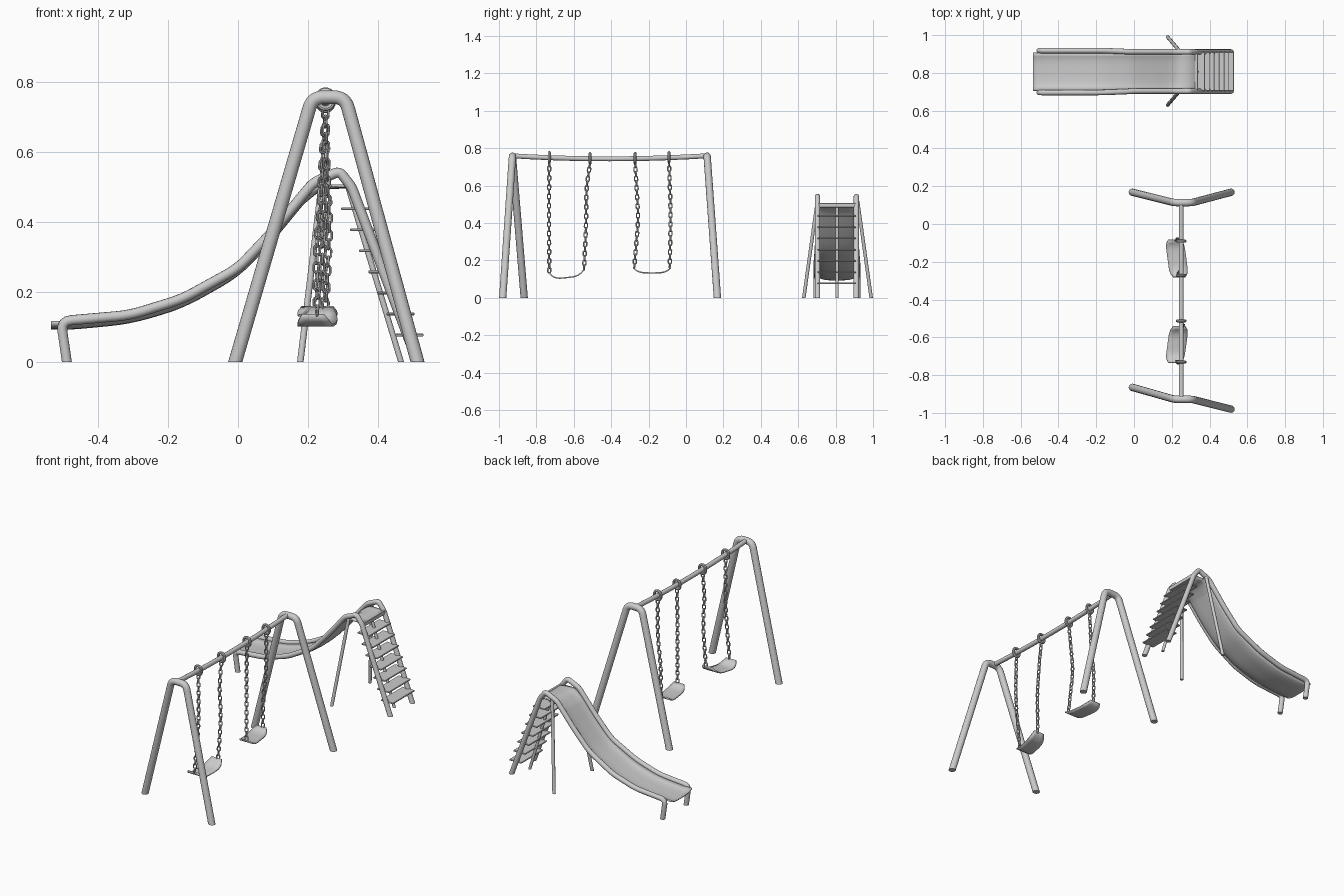
import bpy, bmesh
from math import sin, cos, pi
from mathutils import Vector, Matrix

if "Cube" in bpy.data.objects:
    bpy.data.objects.remove(bpy.data.objects["Cube"])


def finish(name, bm, smooth=True):
    bmesh.ops.recalc_face_normals(bm, faces=bm.faces)
    me = bpy.data.meshes.new(name)
    bm.to_mesh(me)
    bm.free()
    ob = bpy.data.objects.new(name, me)
    bpy.context.collection.objects.link(ob)
    if smooth:
        bpy.context.view_layer.objects.active = ob
        ob.select_set(True)
        bpy.ops.object.shade_smooth_by_angle(angle=0.7)
        ob.select_set(False)
    return ob


def rounded(pts, sub=4, amount=0.3):
    """Round each inner corner of a path with a short quadratic arc."""
    pts = [Vector(p) for p in pts]
    out = [pts[0]]
    for a, b, c in zip(pts, pts[1:], pts[2:]):
        r = min((a - b).length, (c - b).length) * amount
        p, q = b + (a - b).normalized() * r, b + (c - b).normalized() * r
        for i in range(sub + 1):
            t = i / sub
            out.append(p * (1 - t) ** 2 + b * 2 * t * (1 - t) + q * t * t)
    return out + [pts[-1]]


def tube(name, pts, radius, sides=12, flat_feet=True):
    """Sweep a circle along a path; ends that touch the ground are cut level."""
    pts = [Vector(p) for p in pts]
    bm = bmesh.new()
    rings, ref = [], None
    for i, p in enumerate(pts):
        t = (pts[min(i + 1, len(pts) - 1)] - pts[max(i - 1, 0)]).normalized()
        if ref is None:
            ref = t.orthogonal()
        u = (ref - t * ref.dot(t)).normalized()
        ref, v = u, t.cross(u)
        ring = []
        for k in range(sides):
            a = 2 * pi * k / sides
            co = p + (u * cos(a) + v * sin(a)) * radius
            if flat_feet and abs(p.z) < 1e-6:
                co -= t * (co.z / t.z)
            ring.append(bm.verts.new(co))
        rings.append(ring)
    for r, s in zip(rings, rings[1:]):
        for k in range(sides):
            j = (k + 1) % sides
            bm.faces.new((r[k], r[j], s[j], s[k]))
    bm.faces.new(rings[0])
    bm.faces.new(rings[-1])
    return finish(name, bm)


def loop(bm, mat, length, width, radius, n=12, sides=6):
    """Closed stadium-shaped ring (chain link or hanger) lying in the local XZ plane."""
    r, h = width / 2, max(length - width, 0) / 2
    rings = []
    for i in range(n):
        a = 2 * pi * (i + .5) / n
        d = Vector((cos(a), 0, sin(a)))
        c = d * r + Vector((0, 0, h if d.z > 0 else -h))
        rings.append([bm.verts.new(mat @ (c + (d * cos(b) + Vector((0, 1, 0)) * sin(b)) * radius))
                      for b in (2 * pi * k / sides for k in range(sides))])
    for i in range(n):
        a, b = rings[i], rings[(i + 1) % n]
        for k in range(sides):
            j = (k + 1) % sides
            bm.faces.new((a[k], a[j], b[j], b[k]))


def sheet(name, rows, thickness):
    """Grid surface from rows of points, given thickness downwards."""
    bm = bmesh.new()
    vs = [[bm.verts.new(p) for p in row] for row in rows]
    for a, b in zip(vs, vs[1:]):
        for k in range(len(a) - 1):
            bm.faces.new((a[k], a[k + 1], b[k + 1], b[k]))
    ob = finish(name, bm)
    m = ob.modifiers.new("thickness", 'SOLIDIFY')
    m.thickness = thickness
    m.offset = 0
    return ob


# Swing frame: two A-shaped end frames and a slightly sagging top bar
for name, y0, y1, y2 in (("front_a_frame", -.865, -.928, -.98), ("rear_a_frame", .168, .113, .168)):
    top = [(.213, y1, .757), (.306, y1, .757)]
    tube(name, rounded([(-.008, y0, 0), *top, (.513, y2, 0)], 6, .35), .0195, 16)


def bar_z(y):
    return .743 + .016 * ((y + .41) / .52) ** 2


tube("top_bar", [(.25, -.93 + 1.043 * i / 10, bar_z(-.93 + 1.043 * i / 10)) for i in range(11)], .0135)

# Chains: top y, path of (x, y, z) below it, and one hanger ring each
chains = (
    (-.731, [(.255, -.733, .45), (.225, -.731, .135)]),
    (-.513, [(.25, -.533, .58), (.262, -.534, .4), (.25, -.545, .15)]),
    (-.272, [(.24, -.262, .55), (.235, -.255, .42), (.25, -.277, .158)]),
    (-.091, [(.245, -.083, .5), (.225, -.083, .35), (.225, -.087, .158)]),
)
for n, (y, low) in enumerate(chains, 1):
    zt = bar_z(y)
    bm = bmesh.new()
    loop(bm, Matrix.Translation((.25, y, zt + .002)), .052, .042, .008, 16, 8)
    finish(f"hanger_ring_{n}", bm)
    path = rounded([(.25, y, zt - .022), *low], 5, .4)
    total = sum((b - a).length for a, b in zip(path, path[1:]))
    count = round(total / .025)
    bm = bmesh.new()
    for i in range(count):
        d = total * (i + .5) / count
        for a, b in zip(path, path[1:]):
            seg = (b - a).length
            if d <= seg + 1e-6:
                break
            d -= seg
        t = (b - a).normalized()
        rot = Vector((0, 0, -1)).rotation_difference(t).to_matrix().to_4x4()
        roll = Matrix.Rotation(pi / 2 * (i % 2) + .25, 4, 'Z')
        loop(bm, Matrix.Translation(a + t * d) @ rot @ roll, .029, .0175, .0036)
    finish(f"chain_{n}", bm)

# Sling seats hung between each pair of chains
for n, (a, b, sag) in enumerate((((.222, -.733, .135), (.248, -.543, .155), .037),
                                 ((.248, -.28, .158), (.222, -.083, .158), .025)), 1):
    a, b = Vector(a), Vector(b)
    rows = []
    for i in range(13):
        t = i / 12
        s = 2 * t - 1
        c = a.lerp(b, t) - Vector((0, 0, sag * (1 - s ** 4)))
        w = .05 - .018 * s ** 6
        rows.append([c + Vector((w * k - .008, 0, 0)) for k in (-1, -.5, 0, .5, 1)])
    sheet(f"sling_seat_{n}", rows, .007)

# Slide side rails: foot, chute edge, crest, then ladder leg in one tube
rail = [(-.489, 0), (-.506, .117), (-.31, .134), (-.16, .18), (0, .268), (.1, .374),
        (.215, .513), (.29, .545), (.325, .5), (.513, 0)]
for side, s in (("near", -1), ("far", 1)):
    pts = [(x, .807 + s * (.111 if x < -.1 else .104), z) for x, z in rail]
    tube(f"slide_rail_{side}", rounded(pts, 4, .25), .0145)
    # splayed support leg under the crest
    tube(f"slide_support_{side}", [(.178, .81 + s * .18, 0), (.24, .81 + s * .108, .515)], .0095)

# Slide chute with a shallow trough, running level into the platform
chute = [(-.535, .113), (-.47, .113), (-.31, .128), (-.16, .172), (0, .262), (.1, .366),
         (.19, .476), (.235, .505), (.335, .502)]
rows = []
for p in rounded([(x, 0, z) for x, z in chute], 4, .4):
    depth = .016 if p.x < .2 else .016 * max(0, (.3 - p.x) / .1)
    rows.append([(p.x, .807 + .1 * k / 5, p.z - depth * (1 - (k / 5) ** 4)) for k in range(-5, 6)])
sheet("slide_chute", rows, .008)

# Ladder: platform lip, central stringer and flat treads
tube("ladder_stringer", [(.315, .807, .5), (.466, .807, 0)], .0085)


def tread(name, x0, x1, z, h):
    bm = bmesh.new()
    bmesh.ops.create_cube(bm, size=1, matrix=Matrix.Translation(((x0 + x1) / 2, .807, z))
                          @ Matrix.Diagonal((x1 - x0, .206, h, 1)))
    bmesh.ops.bevel(bm, geom=bm.edges[:], offset=.002, segments=1, affect='EDGES')
    finish(name, bm, False)


tread("platform_lip", .322, .338, .495, .024)
for i in range(7):
    z = .077 + i * .0602
    x = .53 - (z - .077) * .43
    tread(f"tread_{i + 1}", x - .08, x, z, .008)
